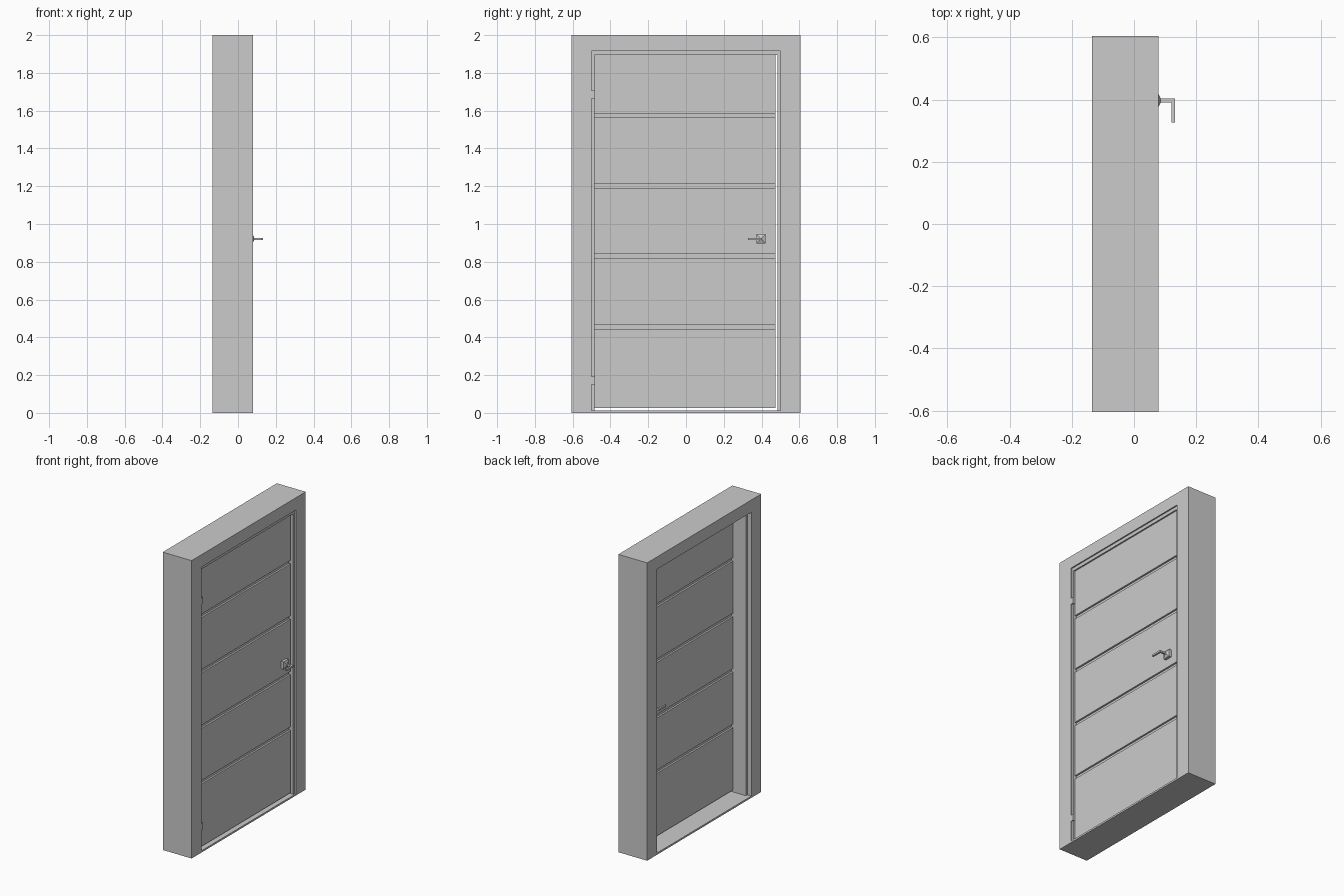
import bpy, bmesh
from mathutils import Vector

if "Cube" in bpy.data.objects:
    bpy.data.objects.remove(bpy.data.objects["Cube"])


def prism(name, pts, axis, lo, hi):
    """Extrude a 2D outline along an axis (the outline uses the other two axes in order)."""
    def at(p, d):
        c = list(p)
        c.insert("xyz".index(axis), d)
        return c
    bm = bmesh.new()
    face = bm.faces.new([bm.verts.new(at(p, lo)) for p in pts])
    ext = bmesh.ops.extrude_face_region(bm, geom=[face])
    move = Vector(at((0, 0), hi - lo))
    bmesh.ops.translate(bm, vec=move, verts=[v for v in ext["geom"] if isinstance(v, bmesh.types.BMVert)])
    return finish(name, bm)


def finish(name, bm):
    bmesh.ops.recalc_face_normals(bm, faces=bm.faces)
    me = bpy.data.meshes.new(name)
    bm.to_mesh(me)
    bm.free()
    ob = bpy.data.objects.new(name, me)
    bpy.context.collection.objects.link(ob)
    return ob


def box(name, x, y, z):
    return prism(name, [(x[0], y[0]), (x[1], y[0]), (x[1], y[1]), (x[0], y[1])], "z", *z)


def arch(name, out, inn, z0, top_out, top_in, x0, x1):
    """Inverted U outline running through the wall thickness."""
    prism(name, [(-out, z0), (-out, top_out), (out, top_out), (out, z0),
                 (inn, z0), (inn, top_in), (-inn, top_in), (-inn, z0)], "x", x0, x1)


BACK, FRONT = -0.135, 0.079
DOOR_BACK, DOOR_FRONT = -0.01, 0.06

# Wall surround, sill and inner door frame
arch("wall_surround", 0.605, 0.5, 0.0, 2.0, 1.917, BACK, FRONT)
box("sill", (BACK, FRONT), (-0.5, 0.5), (0.0, 0.012))
arch("door_frame", 0.5, 0.485, 0.012, 1.917, 1.895, BACK + 0.03, FRONT - 0.009)

# Door leaf: section with four horizontal grooves on both faces
grooves = [(0.445 + 0.3725 * i, 0.468 + 0.3725 * i) for i in range(4)]
DEPTH = 0.012


def door_edge(x, inset):
    pts = [(x, 0.025)]
    for a, b in grooves:
        pts += [(x, a), (x + inset, a), (x + inset, b), (x, b)]
    return pts + [(x, 1.895)]


prism("door_leaf", door_edge(DOOR_FRONT, -DEPTH) + door_edge(DOOR_BACK, DEPTH)[::-1],
      "y", -0.485, 0.473)

# Hinges on the left edge
for label, z in (("lower", 0.15), ("upper", 1.665)):
    box(label + "_hinge", (0.052, 0.078), (-0.502, -0.482), (z, z + 0.042))

# Handle on each face: plate, tapered collar and bent lever
HY, HZ = 0.397, 0.921
for label, base, s in (("front", DOOR_FRONT, 1), ("back", DOOR_BACK, -1)):
    def out(d):
        return base + s * d
    box(label + "_handle_plate", sorted((base, out(0.018))), (HY - 0.025, HY + 0.025), (HZ - 0.025, HZ + 0.025))
    bm = bmesh.new()
    rings = [[bm.verts.new((out(d), HY + r * a, HZ + r * b)) for a, b in ((-1, -1), (1, -1), (1, 1), (-1, 1))]
             for d, r in ((0.018, 0.023), (0.026, 0.006))]
    for i in range(4):
        j = (i + 1) % 4
        bm.faces.new((rings[0][i], rings[0][j], rings[1][j], rings[1][i]))
    for r in rings:
        bm.faces.new(r)
    finish(label + "_handle_collar", bm)
    prism(label + "_handle_lever",
          [(out(0.018), HY - 0.006), (out(0.018), HY + 0.006), (out(0.072), HY + 0.006),
           (out(0.072), 0.327), (out(0.061), 0.327), (out(0.061), HY - 0.006)],
          "z", HZ - 0.006, HZ + 0.006)
